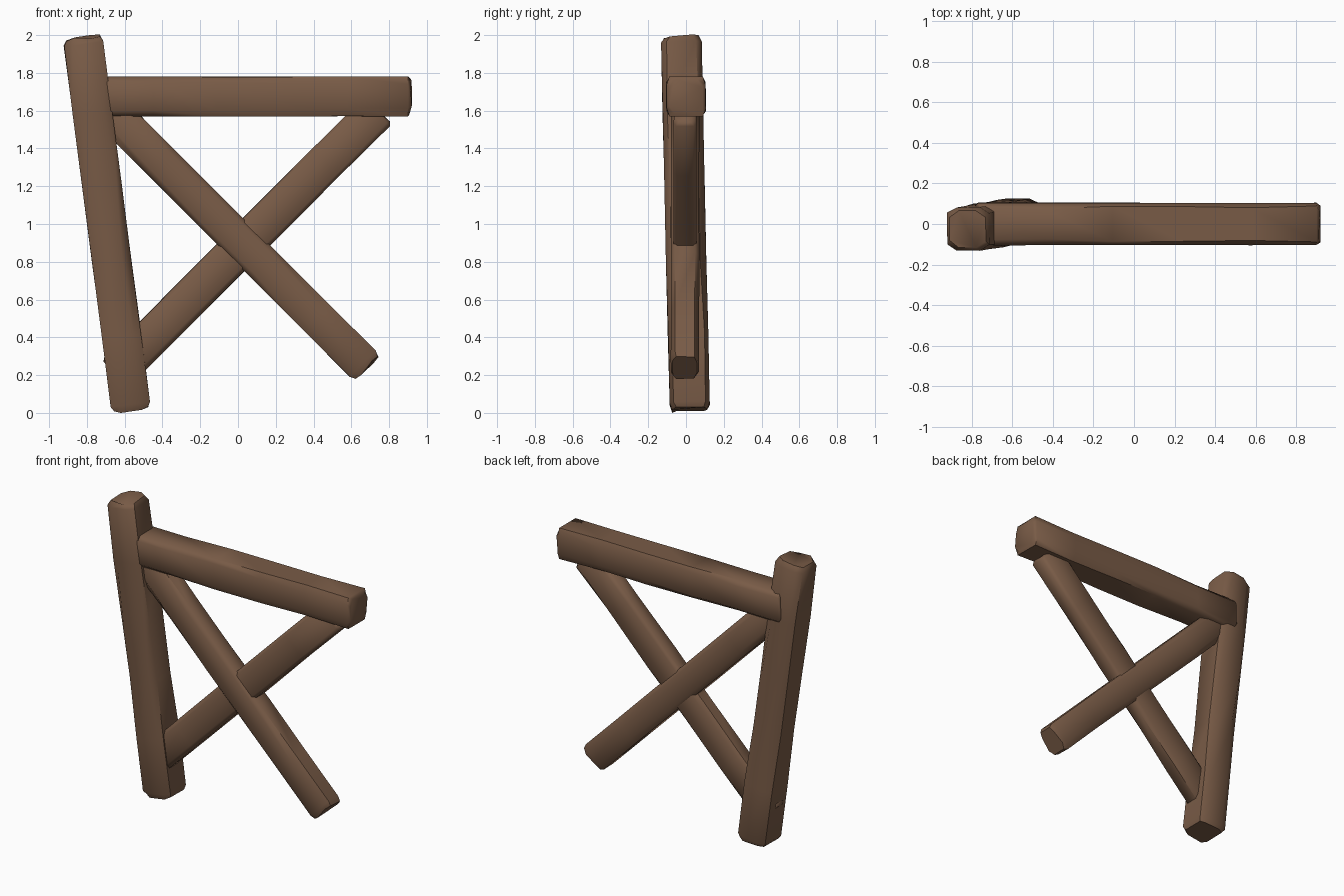
import bpy, bmesh, math, random
from mathutils import Vector

if "Cube" in bpy.data.objects:
    bpy.data.objects.remove(bpy.data.objects["Cube"])

random.seed(4)
wood = bpy.data.materials.new("brown wood")
wood.diffuse_color = (0.19, 0.105, 0.062, 1)
wood.use_nodes = True
wood.node_tree.nodes["Principled BSDF"].inputs["Base Color"].default_value = wood.diffuse_color


def timber(name, start, end, width, depth, chamfer=0.04, cap=0.035):
    """Rough hewn beam: eight-sided, slightly wavy, with worn ends."""
    a, b = Vector(start), Vector(end)
    axis = (b - a).normalized()
    side = Vector((0, 1, 0)).cross(axis).normalized()
    back = axis.cross(side).normalized()
    length = (b - a).length
    stations = [(0, 0.86), (cap, 1)]
    stations += [(length * t, 1) for t in (0.2, 0.4, 0.6, 0.8)]
    stations += [(length - cap, 1), (length, 0.86)]
    bm = bmesh.new()
    rings = []
    for d, s in stations:
        w = width / 2 * s
        h = depth / 2 * s
        cw = chamfer * random.uniform(0.6, 1.2)
        ch = chamfer * random.uniform(0.4, 0.8)
        outline = [(w, -h + ch), (w, h - ch), (w - cw, h), (-w + cw, h),
                   (-w, h - ch), (-w, -h + ch), (-w + cw, -h), (w - cw, -h)]
        ring = []
        for u, v in outline:
            j = random.uniform(-0.004, 0.003)
            along = random.uniform(-0.012, 0.004) if s < 1 else 0
            p = a + axis * (d + (along if d > 0 else -along))
            p += side * (u + math.copysign(j, u)) + back * (v + math.copysign(j, v))
            ring.append(bm.verts.new(p))
        rings.append(ring)
    for r, q in zip(rings, rings[1:]):
        for i in range(8):
            k = (i + 1) % 8
            bm.faces.new((r[i], r[k], q[k], q[i]))
    bm.faces.new(rings[0])
    bm.faces.new(rings[-1])
    bmesh.ops.recalc_face_normals(bm, faces=bm.faces)
    me = bpy.data.meshes.new(name)
    bm.to_mesh(me)
    bm.free()
    me.materials.append(wood)
    ob = bpy.data.objects.new(name, me)
    bpy.context.collection.objects.link(ob)
    bpy.context.view_layer.objects.active = ob
    ob.select_set(True)
    bpy.ops.object.shade_smooth_by_angle(angle=math.radians(50))
    ob.select_set(False)
    return ob


# Leaning upright post
timber("leaning_post", (-0.565, 0.02, 0.012), (-0.822, -0.025, 1.99), 0.205, 0.21, 0.045)
# Horizontal rail at the top
timber("top_rail", (-0.79, 0, 1.675), (0.92, 0, 1.675), 0.207, 0.204, 0.04, 0.02)
# Crossed braces: falling one is the thicker in depth
timber("falling_brace", (-0.68, -0.005, 1.60), (0.685, -0.005, 0.235), 0.19, 0.145, 0.035)
timber("rising_brace", (-0.65, -0.005, 0.21), (0.745, -0.005, 1.605), 0.2, 0.115, 0.03, 0.02)
